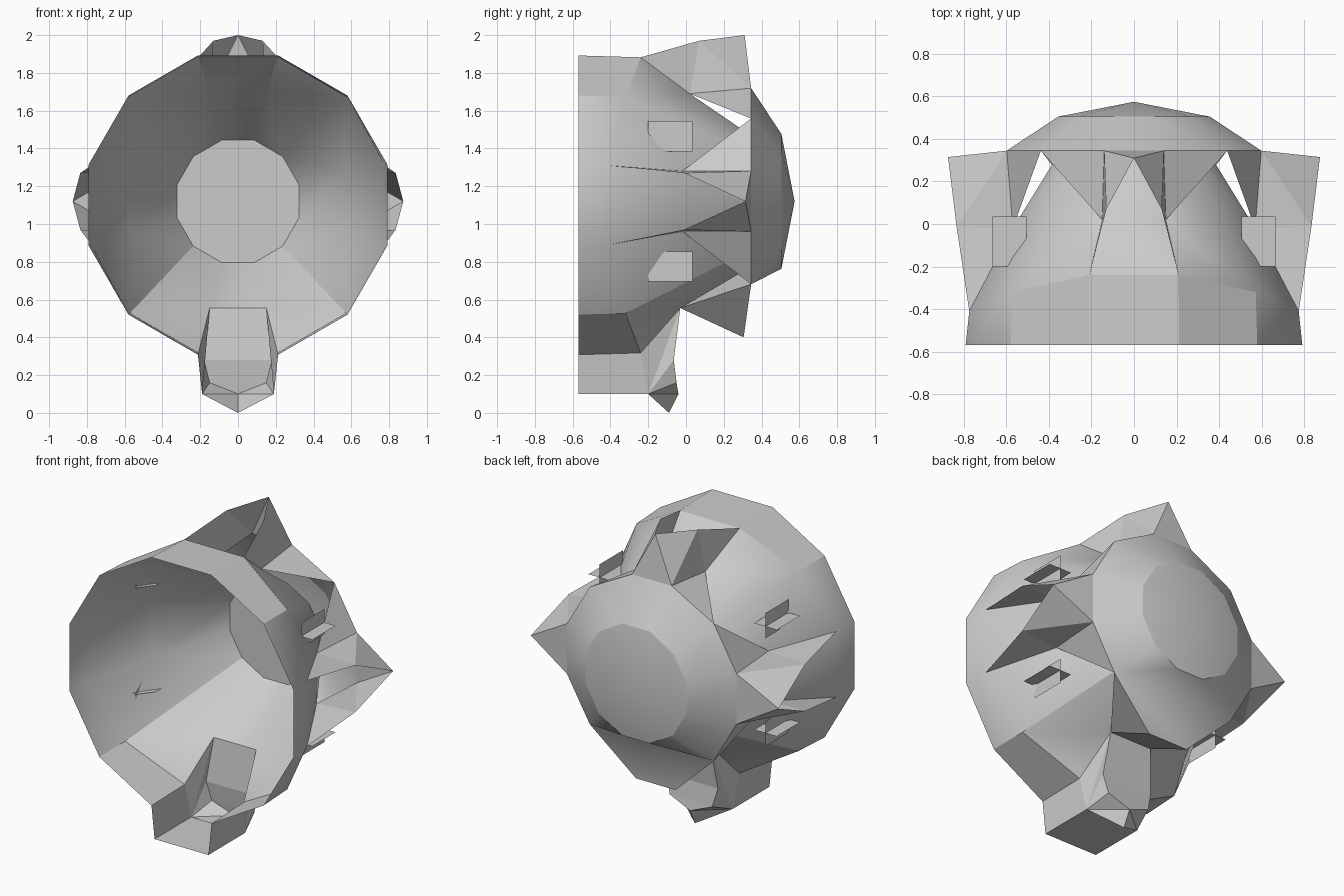
import bpy
import bmesh
from math import sin, cos, radians
from mathutils import Vector

if "Cube" in bpy.data.objects:
    bpy.data.objects.remove(bpy.data.objects["Cube"], do_unlink=True)

MID = 1.12  # height of the bowl axis

grey = bpy.data.materials.new("plain grey")
grey.use_nodes = True
colour = (0.6, 0.6, 0.6, 1)
grey.diffuse_color = colour
grey.node_tree.nodes["Principled BSDF"].inputs["Base Color"].default_value = colour


def mir(p):
    return Vector((-p[0], p[1], p[2]))


def low(p):
    return Vector((p[0], p[1], 2 * MID - p[2]))


def ring(radius, y, mid=MID):
    """Right half of a twelve-sided ring, from top to bottom."""
    return [Vector((radius * sin(radians(15 + 30 * i)), y,
                    mid + radius * cos(radians(15 + 30 * i)))) for i in range(6)]


def part(name, faces, smooth_angle=0):
    """Build faces and their mirror images as one welded object."""
    bm = bmesh.new()
    seen = set()
    for face in faces:
        for pts in (face, [mir(p) for p in reversed(face)]):
            key = frozenset(tuple(round(c, 4) + 0.0 for c in p) for p in pts)
            if key not in seen:
                seen.add(key)
                bm.faces.new([bm.verts.new(p) for p in pts])
    bmesh.ops.remove_doubles(bm, verts=bm.verts, dist=0.0005)
    bmesh.ops.recalc_face_normals(bm, faces=bm.faces)
    mesh = bpy.data.meshes.new(name)
    bm.to_mesh(mesh)
    bm.free()
    mesh.materials.append(grey)
    obj = bpy.data.objects.new(name, mesh)
    bpy.context.collection.objects.link(obj)
    if smooth_angle:
        bpy.ops.object.select_all(action='DESELECT')
        obj.select_set(True)
        bpy.context.view_layer.objects.active = obj
        bpy.ops.object.shade_smooth_by_angle(angle=radians(smooth_angle))


def strips(first, second):
    return [[first[i], first[i + 1], second[i + 1], second[i]]
            for i in range(len(first) - 1)]


def across(p, q):
    """Panel crossing the middle between two points and their mirror images."""
    return [p, mir(p), mir(q), q]


V = Vector
# Shared corners: front rim, slanted band, inner throat, end disc, back ring
rim = ring(0.82, -0.57, 1.1)
band = ring(0.81, 0, 1.1)
for p, y in zip(band, (-0.24, -0.32, -0.41, -0.41, -0.32, -0.24)):
    p.y = y
for p in band[2:4]:
    p.x = 0.775
top_in, side_in = V((.15, .02, 1.69)), V((.57, -.02, 1.28))
side_low, floor_in = low(side_in), V((.15, -.03, .555))
end = ring(0.335, 0.38)
back = ring(0.62, 0.345)
back[0].x = 0.14
flap = V((.14, .305, .4))

# Bowl: rim band, panels running in to the end disc, open at the bottom
bowl = strips(rim, band)
bowl.append(across(rim[0], band[0]))
for i, upper, lower in ((1, top_in, side_in), (4, side_low, floor_in)):
    b, e = band[i], end[i]
    bowl += [[band[i - 1], b, upper], [b, e, upper], [upper, e, end[i - 1]],
             [b, band[i + 1], lower], [b, lower, e], [lower, end[i + 1], e]]
bowl.append(across(band[0], top_in))
bowl.append(across(top_in, end[0]))
bowl.append(across(floor_in, end[5]))
bowl.append([band[2], band[3], side_low, side_in])
bowl.append([side_in, side_low, end[3], end[2]])
part("bowl", bowl, 30)
part("inner_disc", [end + [mir(p) for p in reversed(end)]])

# Back cap: sloping ring, hanging lower flap and shallow cone
mid = ring(0.37, 0.505)
cap = strips(mid[:5], back[:5])
cap.append(across(mid[0], back[0]))
cap.append([mid[4], mid[5], back[4]])
cap.append(across(mid[5], back[4]))
cap.append(across(back[4], flap))
part("back_cap", cap, 80)
apex = V((0, .575, MID))
cone = [[mid[i], mid[i + 1], apex] for i in range(5)]
cone += [[mid[i], mir(mid[i]), apex] for i in (0, 5)]
part("cap_disc", cone, 40)

# Triangular webs joining panels to the cap, and the floor behind the chin
webs = [[top_in, back[0], back[1]],
        [side_in, back[1], back[2]],
        [side_low, back[4], back[3]],
        [floor_in, flap, back[4]],
        [floor_in, back[4], end[5]],
        across(floor_in, flap)]
part("cap_webs", webs)


# Pointed crests: two flank fins and a rear wall, open outwards
def crest(name, flip, base, shoulder, tip, root, inner):
    faces = [[tip, root, flip(root)]]
    for f in (lambda p: p, flip):
        faces += [[f(base), f(shoulder), f(inner)],
                  [f(shoulder), f(root), f(inner)],
                  [f(shoulder), f(tip), f(root)]]
    part(name, faces)


def side_flip(p):
    # keep the lower band corner welded to the bowl
    return band[3] if p == band[2] else low(p)


crest("top_crest", mir, band[0], V((.13, .07, 1.97)), V((0, .31, 2)), back[0], top_in)
crest("side_crests", side_flip, band[2], V((.835, -.01, 1.27)),
      V((.875, .315, MID)), back[2], side_in)

# Chin spout: open-fronted box with a bent back wall and ridged pointed end
front_low, rear_low = V((.19, -.57, .1)), V((.19, -.2, .1))
bend, heel = V((.18, -.065, .28)), V((.15, -.05, .16))
ridge, point = V((0, -.04, .1)), V((0, -.09, 0))
spout = [[rim[5], front_low, rear_low, band[5]],
         [band[5], rear_low, floor_in],
         across(front_low, rear_low),
         [floor_in, rear_low, bend],
         [rear_low, heel, bend],
         across(floor_in, bend),
         across(bend, heel),
         [heel, mir(heel), ridge],
         [rear_low, ridge, heel],
         [rear_low, ridge, point]]
part("chin_spout", spout)

# Crossed thin vanes piercing each diagonal panel
outline = [(.08, -.2), (.08, .035), (-.08, .035), (-.08, -.11), (-.01, -.2)]
flat = [V((.585 + u, y, 1.46)) for u, y in outline]
upright = [V((.585, y, 1.465 + u)) for u, y in outline]
part("upper_vanes", [flat, upright])
part("lower_vanes", [[low(p) for p in sheet] for sheet in (flat, upright)])
